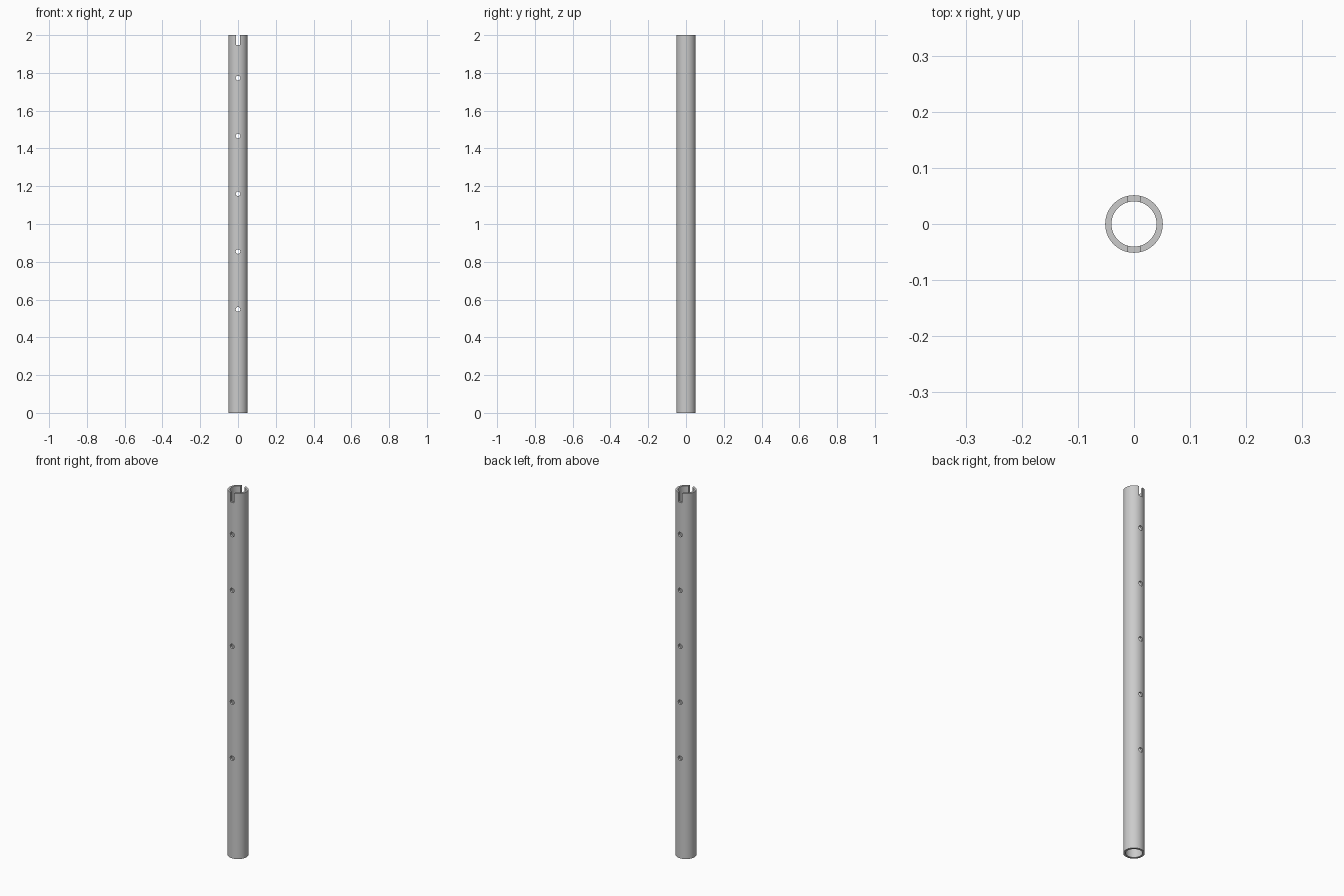
import bpy, math

if "Cube" in bpy.data.objects:
    bpy.data.objects.remove(bpy.data.objects["Cube"])

LENGTH, R_OUT, R_IN = 2.0, 0.0513, 0.0402
SLOT_W, SLOT_D = 0.0235, 0.052
HOLE_R, HOLE_Z0, HOLE_STEP, HOLES = 0.0122, 0.548, 0.306, 5


def cylinder(name, radius, depth, loc, rot=(0, 0, 0), sides=96):
    bpy.ops.mesh.primitive_cylinder_add(vertices=sides, radius=radius, depth=depth,
                                        location=loc, rotation=rot)
    ob = bpy.context.object
    ob.name = name
    return ob


def cut(target, cutter):
    mod = target.modifiers.new("cut", 'BOOLEAN')
    mod.operation = 'DIFFERENCE'
    mod.solver = 'EXACT'
    mod.object = cutter
    bpy.ops.object.select_all(action='DESELECT')
    bpy.context.view_layer.objects.active = target
    target.select_set(True)
    bpy.ops.object.modifier_apply(modifier=mod.name)
    bpy.data.objects.remove(cutter, do_unlink=True)


# Hollow tube
tube = cylinder("tube_post", R_OUT, LENGTH, (0, 0, LENGTH / 2))
cut(tube, cylinder("bore_cutter", R_IN, LENGTH + 0.2, (0, 0, LENGTH / 2)))

# Slot across the top, front to back
bpy.ops.mesh.primitive_cube_add(size=1, location=(0, 0, LENGTH))
slot = bpy.context.object
slot.name = "slot_cutter"
slot.scale = (SLOT_W, 0.3, 2 * SLOT_D)
cut(tube, slot)

# Row of pin holes through both walls
for i in range(HOLES):
    z = HOLE_Z0 + i * HOLE_STEP
    cut(tube, cylinder("hole_cutter", HOLE_R, 0.3, (0, 0, z), (math.pi / 2, 0, 0), 32))

# Smooth walls with crisp rims
bpy.ops.object.select_all(action='DESELECT')
tube.select_set(True)
bpy.context.view_layer.objects.active = tube
bpy.ops.object.shade_smooth_by_angle(angle=math.radians(30))
